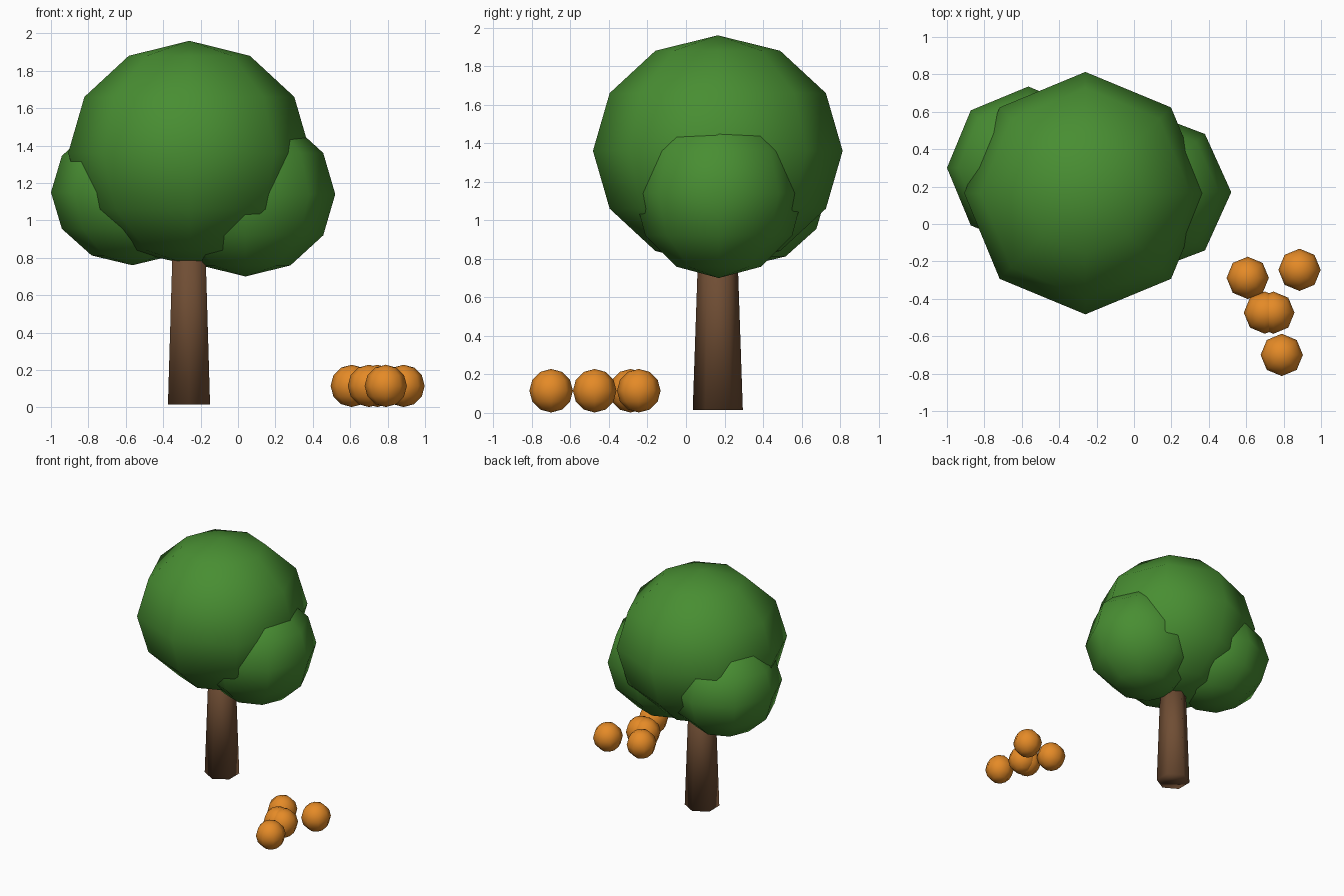
import bpy

cube = bpy.data.objects.get("Cube")
if cube:
    bpy.data.objects.remove(cube, do_unlink=True)


def material(name, rgb):
    mat = bpy.data.materials.new(name)
    mat.use_nodes = True
    mat.diffuse_color = (*rgb, 1)
    mat.node_tree.nodes["Principled BSDF"].inputs["Base Color"].default_value = (*rgb, 1)
    return mat


leaf_green = material("leaf green", (0.065, 0.27, 0.032))
bark_brown = material("bark brown", (0.16, 0.075, 0.034))
fruit_orange = material("fruit orange", (0.78, 0.255, 0.02))


def finish(name, mat):
    obj = bpy.context.object
    obj.name = obj.data.name = name
    obj.data.materials.append(mat)
    bpy.ops.object.transform_apply(location=False, rotation=False, scale=True)
    bpy.ops.object.shade_smooth()
    return obj


def ball(name, mat, center, radii):
    bpy.ops.mesh.primitive_uv_sphere_add(segments=8, ring_count=6, radius=1, location=center)
    bpy.context.object.scale = radii
    return finish(name, mat)


# Foliage: one large crown and two lower clumps
ball("main_crown", leaf_green, (-0.26, 0.165, 1.36), (0.648, 0.648, 0.6))
ball("left_clump", leaf_green, (0.04, 0.17, 1.14), (0.48, 0.44, 0.44))
ball("right_clump", leaf_green, (-0.565, 0.3, 1.15), (0.435, 0.435, 0.39))

# Tapered six-sided trunk, running up into the crown
bottom, top = 0.015, 0.95
bpy.ops.mesh.primitive_cone_add(vertices=6, radius1=0.13, radius2=0.098, depth=top - bottom,
                                location=(-0.262, 0.165, (top + bottom) / 2))
finish("trunk", bark_brown)

# Fallen fruit on the ground
fruit_radius = 0.113
for i, (x, y) in enumerate([(0.608, -0.288), (0.885, -0.245), (0.7, -0.474),
                            (0.745, -0.474), (0.79, -0.7)]):
    ball(f"fruit_{i + 1}", fruit_orange, (x, y, 0.115), (fruit_radius,) * 3)
